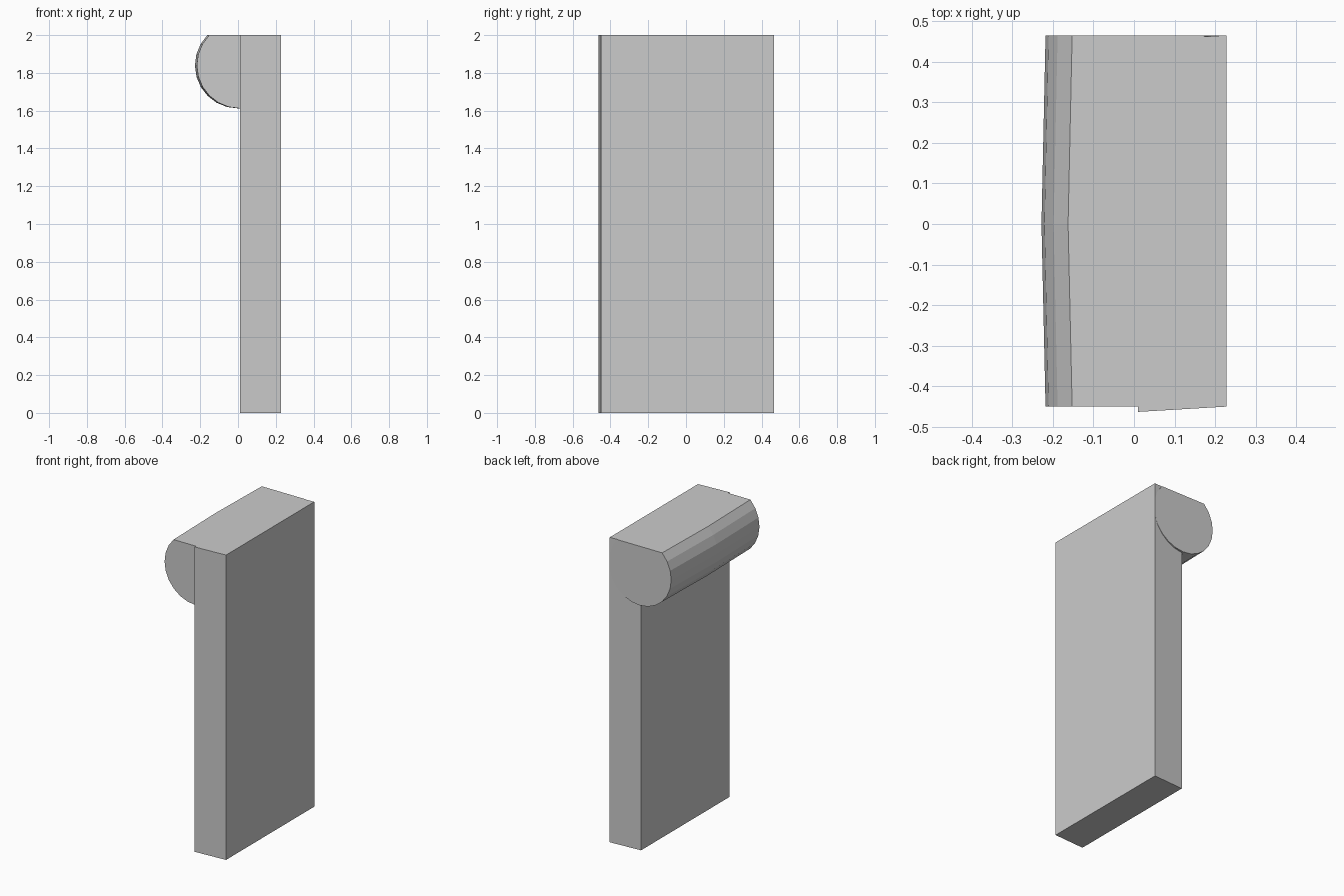
import bpy, bmesh, math

if "Cube" in bpy.data.objects:
    bpy.data.objects.remove(bpy.data.objects["Cube"])

grey = bpy.data.materials.new("plain grey")
grey.diffuse_color = (0.6, 0.6, 0.6, 1)
grey.use_nodes = True
grey.node_tree.nodes["Principled BSDF"].inputs["Base Color"].default_value = grey.diffuse_color


def loft(name, rings):
    """Skin a row of matching closed rings and cap both ends."""
    bm = bmesh.new()
    rows = [[bm.verts.new(p) for p in ring] for ring in rings]
    n = len(rows[0])
    for a, b in zip(rows, rows[1:]):
        for i in range(n):
            j = (i + 1) % n
            bm.faces.new((a[i], a[j], b[j], b[i]))
    bm.faces.new(rows[0])
    bm.faces.new(rows[-1])
    bmesh.ops.recalc_face_normals(bm, faces=bm.faces)
    mesh = bpy.data.meshes.new(name)
    bm.to_mesh(mesh)
    bm.free()
    mesh.materials.append(grey)
    obj = bpy.data.objects.new(name, mesh)
    bpy.context.collection.objects.link(obj)
    return obj


# Upright panel, with very slightly slanted front and back edges
footprint = [(0.01, -0.463), (0.228, -0.45), (0.228, 0.465), (0.01, 0.452)]
loft("upright_panel", [[(x, y, z) for x, y in footprint] for z in (0, 2)])

# Rolled top: a cylinder cut flat at z = 2, bowed outwards at mid length
RADIUS, CENTRE_Z, STEPS = 0.228, 1.84, 18
cut = math.asin((2 - CENTRE_Z) / RADIUS)
start, sweep = math.pi - cut, math.pi + 2 * cut


def roll_ring(y, shift):
    ring = []
    for i in range(STEPS + 1):
        a = start + sweep * i / STEPS
        x = min(shift + RADIUS * math.cos(a), 0.227)
        ring.append((x, y, CENTRE_Z + RADIUS * math.sin(a)))
    return ring


loft("rolled_top", [roll_ring(-0.45, 0.01), roll_ring(0.0, 0.0), roll_ring(0.465, 0.01)])
